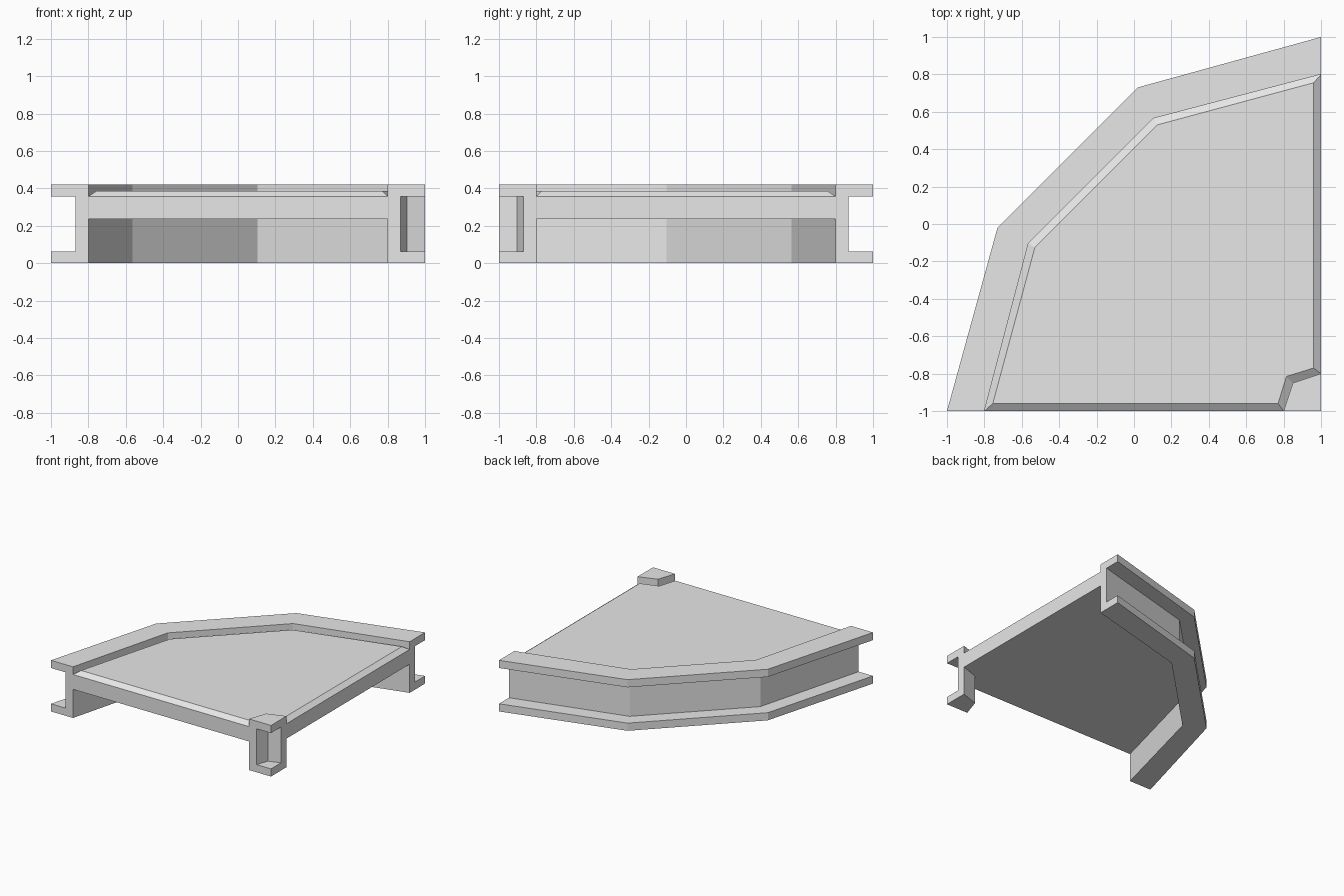
import bpy
import bmesh
from mathutils import Vector

if "Cube" in bpy.data.objects:
    bpy.data.objects.remove(bpy.data.objects["Cube"], do_unlink=True)

grey = bpy.data.materials.new("light grey")
grey.use_nodes = True
grey.diffuse_color = (0.8, 0.8, 0.8, 1)
grey.node_tree.nodes["Principled BSDF"].inputs["Base Color"].default_value = (0.8, 0.8, 0.8, 1)


def loft(name, rings, closed=False):
    """Join equal rings of points with quads and cap both ends."""
    bm = bmesh.new()
    loops = [[bm.verts.new(p) for p in ring] for ring in rings]
    n = len(loops[0])
    for a, b in zip(loops, loops[1:]):
        for i in range(n):
            j = (i + 1) % n
            bm.faces.new((a[i], a[j], b[j], b[i]))
    bm.faces.new(loops[0])
    bm.faces.new(loops[-1])
    bmesh.ops.remove_doubles(bm, verts=bm.verts[:], dist=0.0005)
    bmesh.ops.dissolve_degenerate(bm, edges=bm.edges[:], dist=0.0005)
    bmesh.ops.recalc_face_normals(bm, faces=bm.faces[:])
    mesh = bpy.data.meshes.new(name)
    bm.to_mesh(mesh)
    bm.free()
    mesh.materials.append(grey)
    obj = bpy.data.objects.new(name, mesh)
    bpy.context.collection.objects.link(obj)
    return obj


HEIGHT, LIP, WEB = 0.42, 0.063, 0.65

# Channel section: (share of the way from open side to deck side, height)
CHANNEL = [(0, 0), (1, 0), (1, HEIGHT), (0, HEIGHT), (0, HEIGHT - LIP),
           (WEB, HEIGHT - LIP), (WEB, LIP), (0, LIP)]


def channel_beam(name, open_path, deck_path):
    rings = []
    for o, d in zip(open_path, deck_path):
        o, d = Vector(o), Vector(d)
        rings.append([(*o.lerp(d, t), z) for t, z in CHANNEL])
    return loft(name, rings)


# Curved outer beam
outer = [(-1, -1), (-0.73, -0.02), (0.02, 0.73), (1, 1)]
inner = [(-0.8, -1), (-0.565, -0.105), (0.105, 0.565), (1, 0.8)]
channel_beam("outer_beam", outer, inner)

# Small beam at the inside corner, its open side shrunk to a point
corner = [(1, -0.8), (0.85, -0.85), (0.8, -1)]
channel_beam("corner_beam", [(1, -1)] * 3, corner)

# Deck slab with a chamfered rim
rim = inner + corner
top = [(-0.755, -0.96), (-0.53, -0.125), (0.125, 0.53), (0.96, 0.755),
       (0.96, -0.77), (0.815, -0.815), (0.77, -0.96)]
loft("deck", [[(x, y, 0.235) for x, y in rim],
              [(x, y, 0.357) for x, y in rim],
              [(x, y, 0.387) for x, y in top]])
